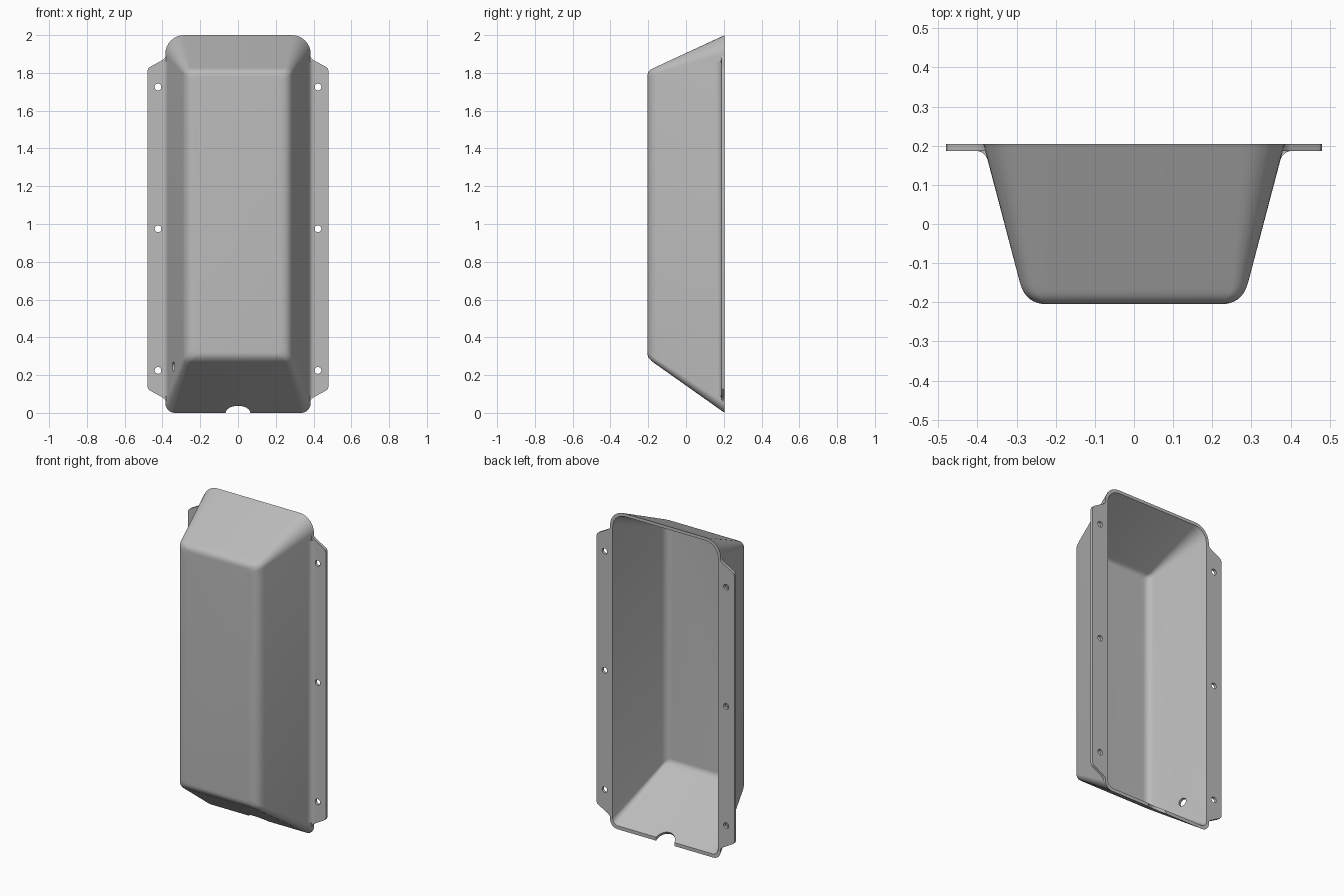
import bpy, bmesh, math
from mathutils import Vector, Matrix

cube = bpy.data.objects.get("Cube")
if cube:
    bpy.data.objects.remove(cube, do_unlink=True)

grey = bpy.data.materials.new("plain grey")
grey.use_nodes = True
grey.diffuse_color = (0.5, 0.5, 0.5, 1)
grey.node_tree.nodes["Principled BSDF"].inputs["Base Color"].default_value = (0.5, 0.5, 0.5, 1)

BACK, FRONT = 0.205, -0.205
DEPTH = BACK - FRONT
WALL = 0.018


def finish(bm, name):
    bmesh.ops.recalc_face_normals(bm, faces=bm.faces)
    mesh = bpy.data.meshes.new(name)
    bm.to_mesh(mesh)
    bm.free()
    obj = bpy.data.objects.new(name, mesh)
    bpy.context.collection.objects.link(obj)
    mesh.materials.append(grey)
    return obj


def prism(name, points, direction):
    """Extrude a flat outline along a direction."""
    bm = bmesh.new()
    face = bm.faces.new([bm.verts.new(p) for p in points])
    res = bmesh.ops.extrude_face_region(bm, geom=[face], use_keep_orig=True)
    moved = [g for g in res["geom"] if isinstance(g, bmesh.types.BMVert)]
    bmesh.ops.translate(bm, verts=moved, vec=direction)
    return finish(bm, name)


def cutter(name, centre, axis, radius, length):
    bm = bmesh.new()
    rot = Vector((0, 0, 1)).rotation_difference(Vector(axis)).to_matrix().to_4x4()
    bmesh.ops.create_cone(bm, cap_ends=True, segments=32, radius1=radius, radius2=radius,
                          depth=length, matrix=Matrix.Translation(centre) @ rot)
    return finish(bm, name)


def cut(obj, cutters):
    """Subtract the cutters, then discard them."""
    for c in cutters:
        mod = obj.modifiers.new("hole", "BOOLEAN")
        mod.operation, mod.solver, mod.object = "DIFFERENCE", "EXACT", c
    bpy.context.view_layer.update()
    mesh = bpy.data.meshes.new_from_object(obj.evaluated_get(bpy.context.evaluated_depsgraph_get()))
    obj.modifiers.clear()
    obj.data = mesh
    for c in cutters:
        bpy.data.objects.remove(c, do_unlink=True)


def extent(y, front, back, round_depth, round_width, t):
    """Distance of a sloping wall from the axis at depth y, rounded into the front face."""
    k = (back - front) / DEPTH
    corner = front + k * t - t * math.sqrt(1 + k * k)
    h = y - FRONT - t
    blend = max(0, 1 - math.sqrt(max(h, 0) / round_depth))
    return corner + k * h - blend * blend * round_width


def ring(bm, y, t):
    """Rounded rectangle section of the housing, t inside its outer surface."""
    half = extent(y, 0.277, 0.385, 0.055 - t, 0.055 - t, t)
    top = 1 + extent(y, 0.81, 1.0, 0.03 - t / 2, 0.03 - t / 2, t)
    low = 1 - extent(y, 0.71, 1.0, 0.03 - t / 2, 0.03 - t / 2, t)
    f = (y - FRONT) / DEPTH
    r_top = 0.03 + 0.07 * f - t * 0.8
    r_low = 0.03 + 0.022 * f - t * 0.8
    verts = []
    for sx, sz, start, r in ((1, 1, 0, r_top), (-1, 1, 90, r_top), (-1, -1, 180, r_low), (1, -1, 270, r_low)):
        cx = sx * (half - r)
        cz = top - r if sz > 0 else low + r
        for i in range(9):
            a = math.radians(start + i * 90 / 8)
            verts.append(bm.verts.new((cx + r * math.cos(a), y, cz + r * math.sin(a))))
    return verts


# Hollow housing: outer skin from front to back, then inner skin back to front
bm = bmesh.new()
steps = [(i / 8) ** 2 for i in range(9)]
outer = [ring(bm, FRONT + 0.055 * s, 0) for s in steps] + [ring(bm, BACK, 0)]
inner = [ring(bm, FRONT + WALL + (0.055 - WALL) * s, WALL) for s in steps] + [ring(bm, BACK, WALL)]
loops = outer + inner[::-1]
for a, b in zip(loops, loops[1:]):
    for i in range(len(a)):
        j = (i + 1) % len(a)
        bm.faces.new((a[i], a[j], b[j], b[i]))
bm.faces.new(loops[0])
bm.faces.new(loops[-1])
housing = finish(bm, "housing")

# Cable notch in the lower lip and drain hole in the right wall
cut(housing, [
    cutter("notch_cutter", (0, BACK, 0), (0, 0.578, 0.816), 0.065, 0.2),
    cutter("drain_cutter", (-0.338, 0.04, 0.245), (1, 0.26, 0), 0.025, 0.12),
])
parts = [housing]

# Mounting flanges with screw holes, and the fillets that join them to the walls
outline = [(0.38, 1.895), (0.387, 1.88), (0.4, 1.868), (0.465, 1.832), (0.475, 1.824), (0.48, 1.81),
           (0.48, 0.14), (0.475, 0.126), (0.465, 0.118), (0.4, 0.082), (0.387, 0.07), (0.38, 0.055)]
FLANGE = 0.187
for side, word in ((1, "left"), (-1, "right")):
    flange = prism(word + "_flange", [(side * x, FLANGE, z) for x, z in outline], (0, BACK - FLANGE, 0))
    cut(flange, [cutter("screw_cutter", (side * 0.423, 0.2, z), (0, 1, 0), 0.018, 0.2)
                 for z in (0.225, 0.975, 1.725)])
    section = [Vector((0.379, FLANGE + 0.003))]
    p0, p1, p2 = Vector((0.373, 0.16)), Vector((0.38, FLANGE)), Vector((0.407, FLANGE))
    for i in range(7):
        u = i / 6
        section.append(p0 * (1 - u) ** 2 + p1 * 2 * u * (1 - u) + p2 * u * u)
    fillet = prism(word + "_flange_fillet", [(side * p.x, p.y, 0.088) for p in section], (0, 0, 1.774))
    parts += [flange, fillet]

# Smooth shading with sharp edges kept
bpy.ops.object.select_all(action="DESELECT")
for p in parts:
    p.select_set(True)
bpy.context.view_layer.objects.active = housing
bpy.ops.object.shade_smooth_by_angle(angle=math.radians(30))
